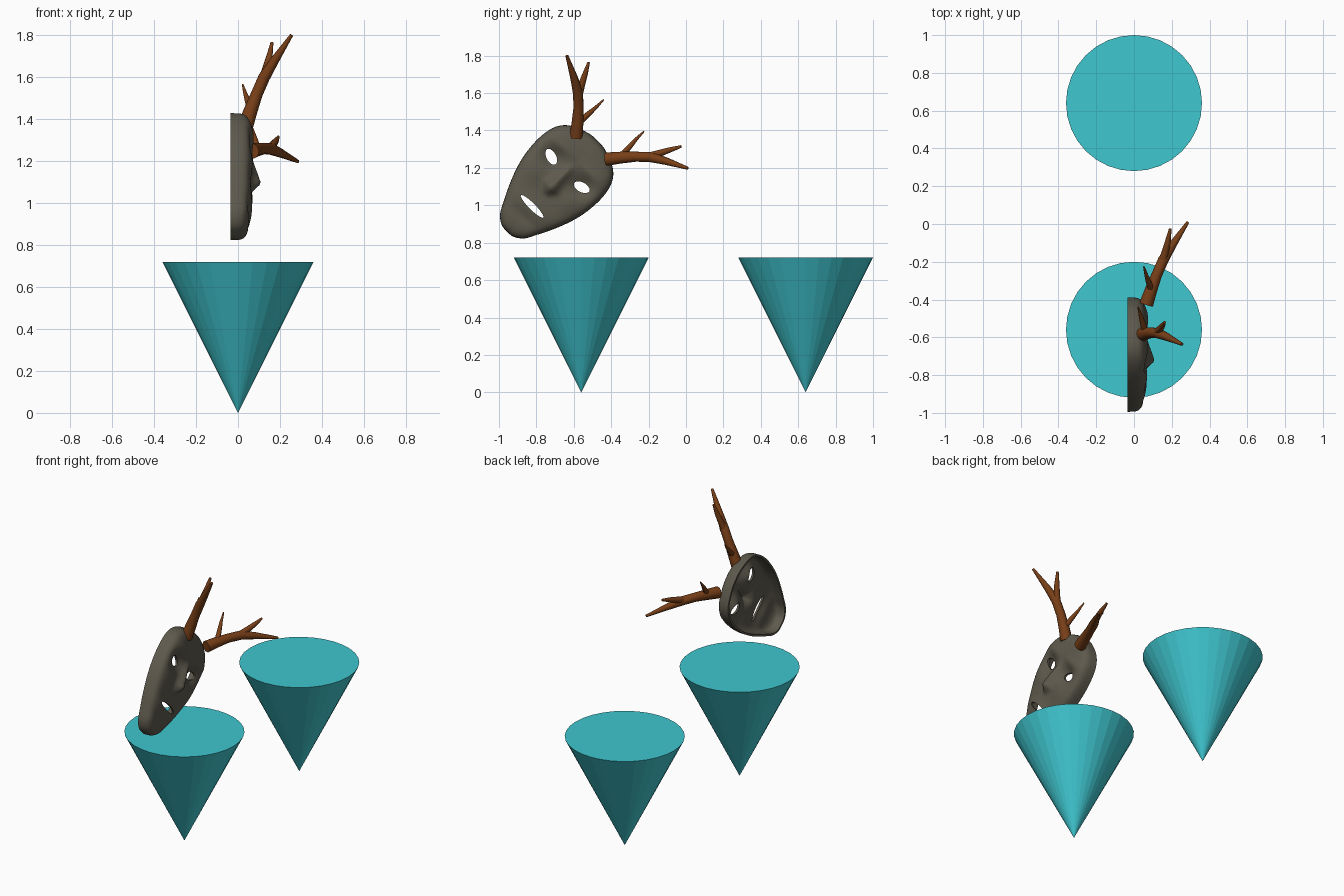
import bpy, bmesh, math
from math import exp
from mathutils import Vector, Matrix

old = bpy.data.objects.get("Cube")
if old:
    bpy.data.objects.remove(old, do_unlink=True)


def material(name, rgb):
    m = bpy.data.materials.new(name)
    m.use_nodes = True
    m.diffuse_color = (*rgb, 1)
    m.node_tree.nodes["Principled BSDF"].inputs["Base Color"].default_value = (*rgb, 1)
    return m


teal = material("teal", (0.05, 0.57, 0.63))
bark = material("bark_brown", (0.19, 0.05, 0.009))
clay = material("grey_clay", (0.11, 0.1, 0.073))


def add_object(name, bm, mat=None):
    mesh = bpy.data.meshes.new(name)
    bm.to_mesh(mesh)
    bm.free()
    ob = bpy.data.objects.new(name, mesh)
    bpy.context.collection.objects.link(ob)
    if mat:
        mesh.materials.append(mat)
    return ob


def select_only(ob):
    bpy.ops.object.select_all(action='DESELECT')
    ob.select_set(True)
    bpy.context.view_layer.objects.active = ob


# Inverted cones standing on their tips
for name, y in (("front_cone", -0.56), ("rear_cone", 0.64)):
    bm = bmesh.new()
    bmesh.ops.create_cone(bm, cap_ends=True, segments=32, radius1=0, radius2=0.36, depth=0.72,
                          matrix=Matrix.Translation((0, y, 0.36)))
    bmesh.ops.remove_doubles(bm, verts=bm.verts, dist=1e-5)
    add_object(name, bm, teal)

# Face frame: local x across the face, y up the face, z out of the face (+x)
R = math.sqrt(0.5)
FACE = Matrix(((0, 0, 1, 0), (R, R, 0, -0.639), (-R, R, 0, 1.178), (0, 0, 0, 1)))
BACK = -0.035

# Half outline of the mask from forehead to chin, mirrored and smoothed
half = [(0, 0.236), (0.07, 0.228), (0.16, 0.19), (0.212, 0.13), (0.232, 0.04), (0.227, -0.07),
        (0.204, -0.17), (0.165, -0.27), (0.128, -0.345), (0.092, -0.41), (0.045, -0.445), (0, -0.45)]
loop = [Vector((-u, v)) for u, v in half] + [Vector(p) for p in half[-2:0:-1]]


def smooth_loop(pts, steps):
    out = []
    for i in range(len(pts)):
        a, b, c, d = (pts[(i + k) % len(pts)] for k in (-1, 0, 1, 2))
        for j in range(steps):
            t = j / steps
            out.append(0.5 * (2 * b + (c - a) * t + (2 * a - 5 * b + 4 * c - d) * t * t
                              + (3 * b - a - 3 * c + d) * t ** 3))
    return out


def bump(u, v, cu, cv, ru, rv):
    return exp(-((u - cu) / ru) ** 2 - ((v - cv) / rv) ** 2)


def relief(u, v):
    """Height of the nose, brows, eye sockets, cheeks and lips."""
    a = abs(u)
    h = -0.034 * bump(a, v, 0.108, 0.0, 0.062, 0.05)
    h += 0.012 * bump(a, v, 0.11, 0.085, 0.09, 0.03)
    h += 0.008 * bump(a, v, 0.12, -0.11, 0.06, 0.06)
    h += 0.012 * bump(u, v, 0, -0.26, 0.1, 0.045)
    h -= 0.008 * bump(u, v, 0, -0.335, 0.09, 0.025)
    if -0.17 < v < 0.06:
        rise = min((0.06 - v) / 0.17, (v + 0.17) / 0.05, 1)
        h += 0.045 * rise * exp(-(u / (0.02 + 0.018 * rise)) ** 2)
    return h


# Mask shell, built as rings shrinking from the rim to the centre
outline = smooth_loop(loop, 4)
centre = Vector((0, -0.09))
sizes = [1, 0.997, 0.985, 0.965, 0.935] + [0.9 - 0.04 * i for i in range(22)]
bm = bmesh.new()


def shell_vert(p, s):
    depth = 0.1 + 0.03 * min(p.y, 0)
    fade = (1 - s ** 8) ** 0.25
    return bm.verts.new(FACE @ Vector((p.x, p.y, BACK + (depth + relief(p.x, p.y)) * fade)))


rings = [[shell_vert(centre.lerp(p, s), s) for p in outline] for s in sizes]
n = len(outline)
for outer, inner in zip(rings, rings[1:]):
    for i in range(n):
        j = (i + 1) % n
        bm.faces.new((outer[i], outer[j], inner[j], inner[i]))
tip = shell_vert(centre, 0)
for i in range(n):
    bm.faces.new((rings[-1][i], rings[-1][(i + 1) % n], tip))
mask = add_object("mask", bm, clay)
solid = mask.modifiers.new("thickness", 'SOLIDIFY')
solid.thickness = 0.013
solid.offset = -1

# Eye and mouth openings
bm = bmesh.new()
for u, v, turn, length, width in ((-0.115, 0, -0.3, 0.046, 0.026), (0.115, 0, 0.3, 0.046, 0.026),
                                  (0, -0.26, 0, 0.085, 0.017)):
    bmesh.ops.create_cone(bm, cap_ends=True, segments=20, radius1=1, radius2=1, depth=0.5,
                          matrix=FACE @ Matrix.Translation((u, v, 0)) @ Matrix.Rotation(turn, 4, 'Z')
                          @ Matrix.Diagonal((length, width, 1, 1)))
cutter = add_object("opening_cutter", bm)
cutter.hide_render = True
cut = mask.modifiers.new("openings", 'BOOLEAN')
cut.operation = 'DIFFERENCE'
cut.solver = 'EXACT'
cut.object = cutter
select_only(mask)
for mod in list(mask.modifiers):
    bpy.ops.object.modifier_apply(modifier=mod.name)
bpy.data.objects.remove(cutter, do_unlink=True)
select_only(mask)
bpy.ops.object.shade_smooth_by_angle(angle=math.radians(45))

# Antlers: each branch is a tapered tube of (x, y, z, radius) points
branches = [
    [(0.035, -0.588, 1.365, 0.037), (0.06, -0.58, 1.44, 0.033), (0.09, -0.575, 1.52, 0.028),
     (0.125, -0.577, 1.6, 0.028), (0.175, -0.598, 1.68, 0.021), (0.255, -0.637, 1.8, 0.008)],
    [(0.115, -0.58, 1.57, 0.023), (0.14, -0.553, 1.66, 0.018), (0.15, -0.54, 1.7, 0.015),
     (0.162, -0.52, 1.765, 0.007)],
    [(0.062, -0.575, 1.44, 0.018), (0.045, -0.52, 1.49, 0.014), (0.035, -0.485, 1.52, 0.01),
     (0.022, -0.44, 1.565, 0.004)],
]


def antler(name, place):
    curve = bpy.data.curves.new(name, 'CURVE')
    curve.dimensions = '3D'
    curve.bevel_depth = 1
    curve.bevel_resolution = 3
    curve.use_fill_caps = True
    for branch in branches:
        spline = curve.splines.new('POLY')
        spline.points.add(len(branch) - 1)
        for point, (x, y, z, radius) in zip(spline.points, branch):
            point.co = (*place(x, y, z), 1)
            point.radius = radius
    curve.materials.append(bark)
    ob = bpy.data.objects.new(name, curve)
    bpy.context.collection.objects.link(ob)
    select_only(ob)
    bpy.ops.object.convert(target='MESH')
    bpy.ops.object.shade_smooth_by_angle(angle=math.radians(50))


# The second antler mirrors the first across the tilted face axis
antler("upper_antler", lambda x, y, z: (x, y, z))
antler("lower_antler", lambda x, y, z: (x + 0.03, z - 1.79, y + 1.835))
